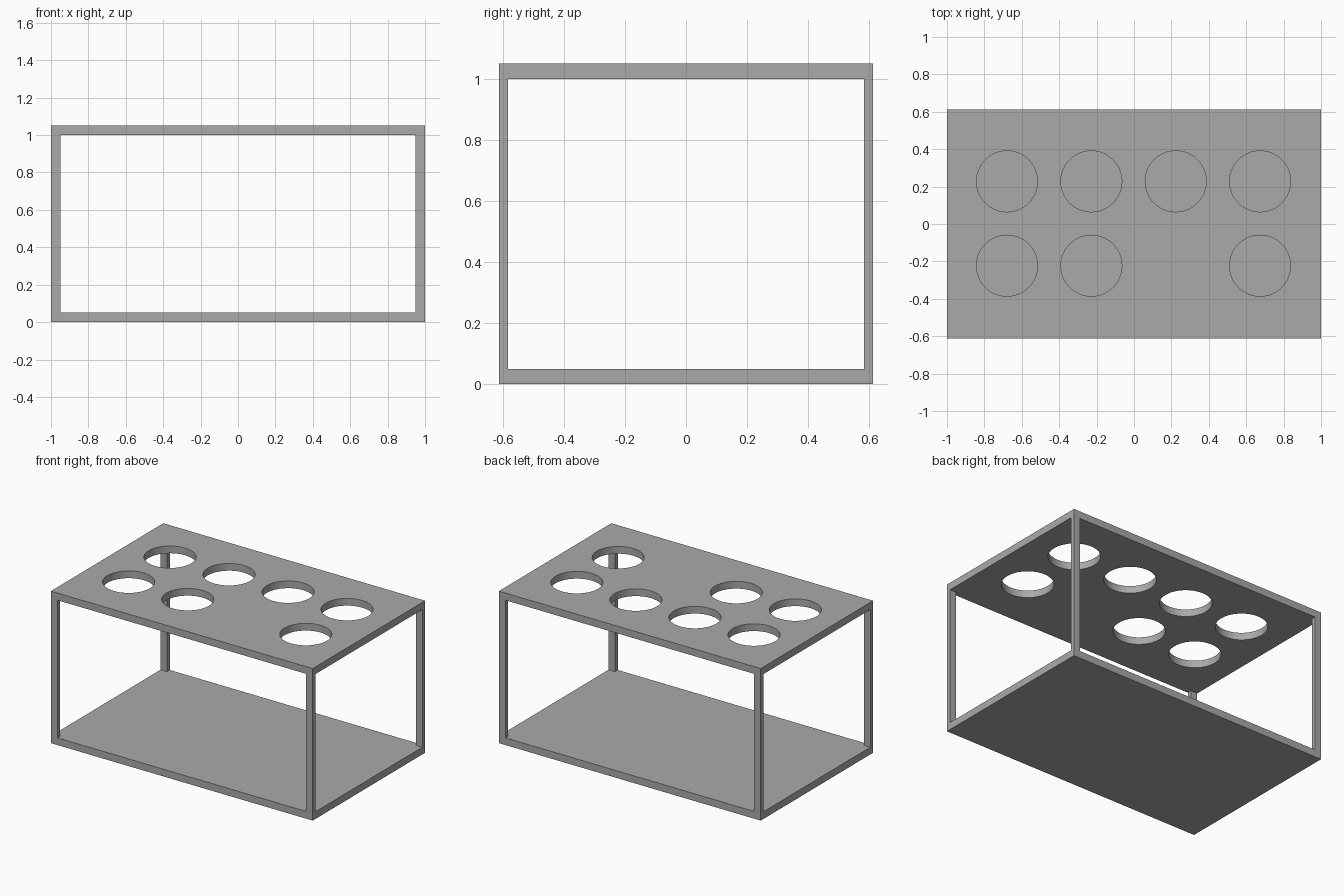
import bpy, bmesh, math

if "Cube" in bpy.data.objects:
    bpy.data.objects.remove(bpy.data.objects["Cube"])

HX, HY, H, T = 1.0, 0.613, 1.05, 0.05      # half sizes, height, board thickness
POST_X, POST_Y = 0.05, 0.03                # post section
HOLE_R = 0.163

grey = bpy.data.materials.new("plain grey")
grey.use_nodes = True
colour = (0.4, 0.4, 0.4, 1)
grey.diffuse_color = colour
grey.node_tree.nodes["Principled BSDF"].inputs["Base Color"].default_value = colour


def make(name, bm):
    mesh = bpy.data.meshes.new(name)
    bm.to_mesh(mesh)
    bm.free()
    mesh.materials.append(grey)
    obj = bpy.data.objects.new(name, mesh)
    bpy.context.collection.objects.link(obj)
    return obj


def box(name, size, centre):
    bm = bmesh.new()
    bmesh.ops.create_cube(bm, size=1)
    bmesh.ops.scale(bm, vec=size, verts=bm.verts)
    bmesh.ops.translate(bm, vec=centre, verts=bm.verts)
    return make(name, bm)


# Base board and four corner posts
box("base_board", (2 * HX, 2 * HY, T), (0, 0, T / 2))
for sx, side in ((1, "left"), (-1, "right")):
    for sy, end in ((-1, "front"), (1, "back")):
        box(f"{end}_{side}_post", (POST_X, POST_Y, H - 2 * T),
            (sx * (HX - POST_X / 2), sy * (HY - POST_Y / 2), H / 2))

# Top board, with one hole left out of the front row
top = box("top_board", (2 * HX, 2 * HY, T), (0, 0, H - T / 2))
columns = (-0.679, -0.228, 0.223, 0.674)
holes = [(x, 0.228) for x in columns] + [(x, -0.223) for x in columns if x != 0.223]
bm = bmesh.new()
for x, y in holes:
    ring = bmesh.ops.create_cone(bm, cap_ends=True, segments=64, radius1=HOLE_R,
                                 radius2=HOLE_R, depth=4 * T)
    bmesh.ops.translate(bm, vec=(x, y, H - T / 2), verts=ring["verts"])
cutter = make("hole_cutter", bm)
cutter.hide_render = True
cutter.hide_set(True)

cut = top.modifiers.new("holes", "BOOLEAN")
cut.operation = "DIFFERENCE"
cut.solver = "EXACT"
cut.object = cutter
bpy.ops.object.select_all(action="DESELECT")
bpy.context.view_layer.objects.active = top
top.select_set(True)
bpy.ops.object.modifier_apply(modifier=cut.name)
bpy.data.objects.remove(cutter)
bpy.ops.object.shade_smooth_by_angle(angle=math.radians(30))
